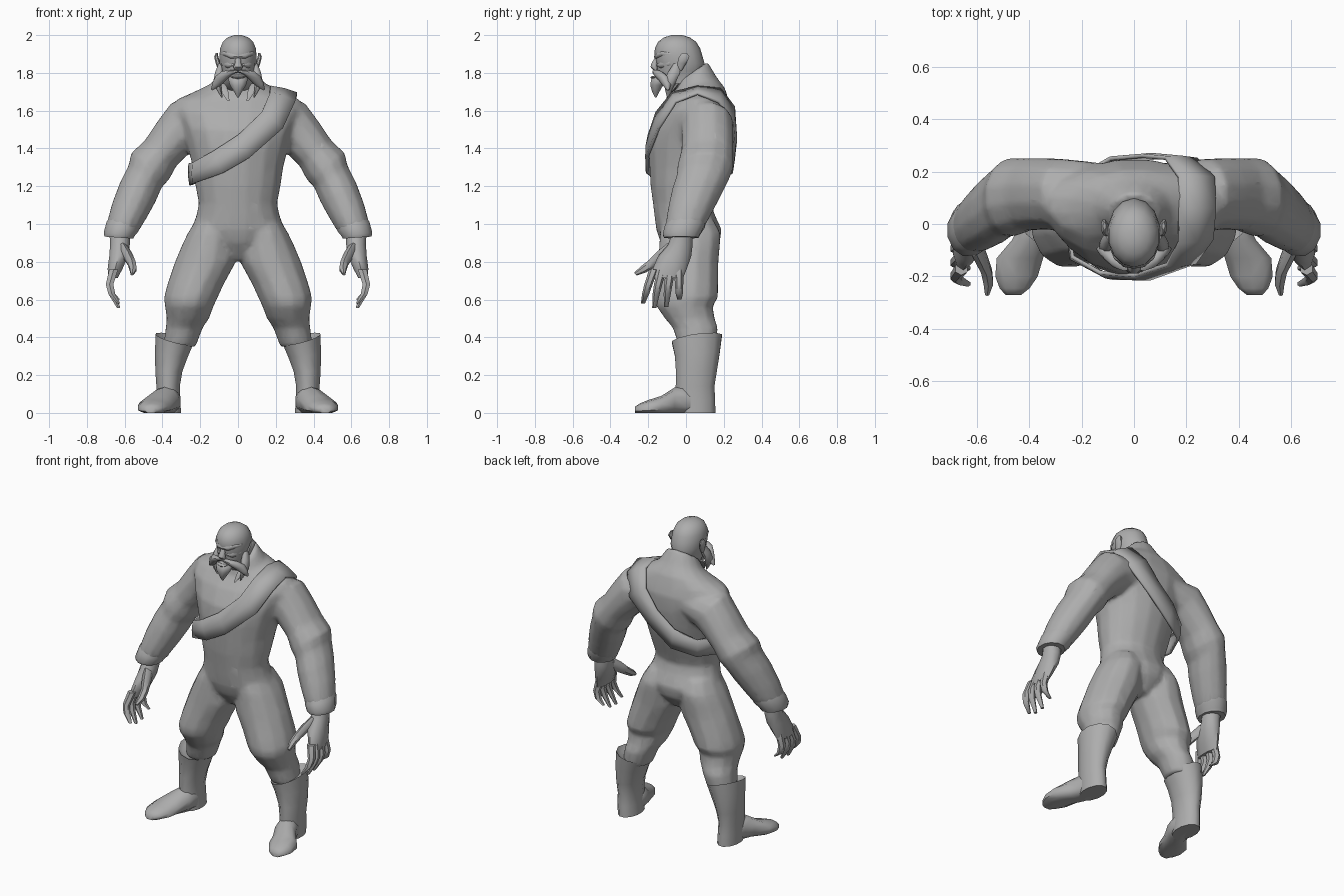
import bpy, bmesh, math
from mathutils import Vector, Euler

grey = bpy.data.materials.new("plain_grey")
grey.diffuse_color = (0.42, 0.42, 0.42, 1)


def smooth(ob, angle=55):
    bpy.ops.object.select_all(action='DESELECT')
    ob.select_set(True)
    bpy.context.view_layer.objects.active = ob
    bpy.ops.object.shade_smooth_by_angle(angle=math.radians(angle))


def finish(name, bm, mirror=False):
    bmesh.ops.recalc_face_normals(bm, faces=bm.faces)
    me = bpy.data.meshes.new(name)
    bm.to_mesh(me)
    bm.free()
    me.materials.append(grey)
    ob = bpy.data.objects.new(name, me)
    bpy.context.collection.objects.link(ob)
    smooth(ob)
    if mirror:
        m = ob.modifiers.new("mirror", 'MIRROR')
        m.use_mirror_merge = False
    return ob


def loft(name, rings, n=10, mirror=False, pitch=0, roll=0):
    """Skin ellipses given as (x, y, z, radius_a, radius_b[, pitch, roll])."""
    bm = bmesh.new()
    loops = []
    for r in rings:
        p, q = (r[5], r[6]) if len(r) > 5 else (pitch, roll)
        rot = Euler((math.radians(p), math.radians(q), 0)).to_matrix()
        loop = []
        for i in range(n):
            a = 2 * math.pi * (i + 0.5) / n
            v = Vector(r[:3]) + rot @ Vector((r[3] * math.cos(a), r[4] * math.sin(a), 0))
            v.z = max(v.z, 0)
            loop.append(bm.verts.new(v))
        loops.append(loop)
    for a, b in zip(loops, loops[1:]):
        for i in range(n):
            j = (i + 1) % n
            bm.faces.new((a[i], a[j], b[j], b[i]))
    bm.faces.new(loops[0])
    bm.faces.new(loops[-1])
    return finish(name, bm, mirror)


def apply_mod(ob, kind, **settings):
    mod = ob.modifiers.new("step", kind)
    for key, value in settings.items():
        setattr(mod, key, value)
    bpy.context.view_layer.objects.active = ob
    bpy.ops.object.modifier_apply(modifier=mod.name)


# Torso with sloping neck
torso = loft("body", [
    (0, .02, .81, .05, .09), (0, .022, .90, .20, .158), (0, .016, .97, .25, .176),
    (0, -.008, 1.05, .222, .162), (0, -.02, 1.11, .21, .157), (0, -.01, 1.2, .228, .18),
    (0, .005, 1.3, .243, .201), (0, .015, 1.4, .268, .217), (0, .03, 1.5, .30, .217),
    (0, .058, 1.6, .345, .19), (0, .075, 1.66, .33, .152), (0, .07, 1.70, .23, .14, 8, 0),
    (0, .05, 1.737, .145, .122, 18, 0), (0, .03, 1.80, .098, .104, 35, 0)], n=16)

# Trouser legs
legs = loft("legs", [
    (.13, .015, 1.03, .09, .13), (.14, .022, .95, .13, .165), (.150, .02, .9, .145, .165),
    (.172, .012, .8, .166, .164), (.225, .006, .68, .153, .168), (.25, .002, .61, .146, .172),
    (.258, -.008, .565, .132, .153), (.265, .02, .50, .115, .135), (.285, .05, .45, .1, .122),
    (.31, .06, .35, .088, .10)], n=12, mirror=True)

# Sleeves, with a fold at the elbow
arms = loft("arms", [
    (.12, .105, 1.56, .11, .13, 0, -60), (.275, .112, 1.53, .14, .14, 0, -55),
    (.345, .115, 1.455, .122, .14, 0, -45), (.41, .113, 1.375, .11, .142, 0, -38),
    (.465, .103, 1.305, .126, .152, 0, -35), (.49, .092, 1.255, .108, .144, 0, -33),
    (.53, .058, 1.17, .11, .137, 0, -28), (.575, .022, 1.07, .102, .122, 0, -22),
    (.612, -.008, .98, .088, .105, 0, -15)], n=12, mirror=True)

# Join legs and sleeves to the torso as one soft skin
for part in (legs, arms):
    apply_mod(torso, 'BOOLEAN', operation='UNION', solver='EXACT', object=part)
    bpy.data.objects.remove(part)
apply_mod(torso, 'REMESH', mode='VOXEL', voxel_size=.014)
apply_mod(torso, 'SMOOTH', factor=.5, iterations=5)
apply_mod(torso, 'DECIMATE', ratio=.25)
smooth(torso, 75)

# Cuffs
loft("cuff", [
    (.60, .002, 1.01, .088, .106, 0, -18), (.612, -.007, .985, .091, .109, 0, -16),
    (.63, -.024, .945, .084, .102, 0, -8), (.631, -.025, .928, .079, .094, 0, -4)],
    n=12, mirror=True)

# Boots
loft("boot_shaft", [
    (.335, .06, .37, .085, .11, 8, -15), (.336, .058, .392, .106, .138, 8, -15),
    (.352, .06, .31, .091, .123, 4, -6), (.366, .055, .22, .074, .112),
    (.37, .048, .14, .064, .106), (.368, .052, .07, .064, .106), (.365, .053, 0, .066, .106)],
    n=12, mirror=True)
loft("boot_foot", [
    (.365, .10, .05, .05, .05), (.37, 0, .06, .068, .09), (.39, -.06, .055, .078, .08),
    (.435, -.13, .035, .093, .055), (.448, -.20, .026, .085, .042),
    (.455, -.245, .02, .06, .03), (.46, -.27, .015, .032, .018)],
    n=10, mirror=True, pitch=90)

# Hands
loft("palm", [
    (.625, -.02, .95, .058, .055), (.625, -.03, .89, .055, .065), (.632, -.06, .83, .052, .088),
    (.65, -.085, .765, .042, .09), (.662, -.10, .715, .027, .085)], n=10, mirror=True)
for k, (base, tip, low) in enumerate([(-.17, -.228, .58), (-.127, -.168, .555),
                                      (-.082, -.105, .56), (-.038, -.035, .60)]):
    mid = (base + tip) / 2
    loft("finger_%d" % (k + 1), [
        (.658, base, .76, .027, .025), (.68, mid, .68, .023, .022),
        (.668, (mid + tip) / 2, .63, .021, .019), (.632, tip, low, .01, .011)],
        n=6, mirror=True)
loft("thumb", [
    (.61, -.07, .87, .03, .04), (.583, -.13, .83, .028, .033), (.562, -.18, .79, .024, .025),
    (.555, -.225, .76, .021, .021), (.56, -.268, .735, .009, .01)],
    n=6, mirror=True, pitch=-50)

# Head and thick neck
loft("head", [
    (0, .03, 1.70, .085, .09), (0, -.015, 1.745, .08, .10), (0, -.035, 1.775, .08, .118),
    (0, -.03, 1.81, .091, .124), (0, -.03, 1.85, .10, .128), (0, -.04, 1.89, .101, .127),
    (0, -.045, 1.93, .097, .12), (0, -.047, 1.965, .082, .10), (0, -.048, 1.988, .056, .068),
    (0, -.048, 2.0, .02, .028)], n=14)
loft("nose", [
    (0, -.15, 1.885, .014, .014), (0, -.166, 1.85, .018, .018),
    (0, -.17, 1.832, .026, .02), (0, -.158, 1.812, .02, .014)], n=8)
loft("brow", [
    (0, -.158, 1.885, .012, .012), (.04, -.15, 1.89, .015, .014),
    (.075, -.12, 1.903, .012, .014), (.092, -.085, 1.90, .006, .008)],
    n=6, mirror=True, roll=90)
loft("cheek", [
    (.025, -.145, 1.84, .01, .012), (.055, -.125, 1.842, .018, .018),
    (.088, -.08, 1.85, .012, .014)], n=6, mirror=True, roll=90)
loft("ear", [
    (.097, -.035, 1.81, .008, .012), (.105, -.022, 1.85, .014, .026),
    (.115, -.01, 1.885, .012, .03), (.112, -.008, 1.905, .006, .014)], n=8, mirror=True)

# Moustache, whiskers and beard
loft("moustache", [
    (0, -.16, 1.81, .009, .016), (.035, -.16, 1.806, .016, .02), (.07, -.14, 1.79, .027, .028),
    (.10, -.112, 1.762, .03, .03), (.122, -.10, 1.735, .02, .022),
    (.14, -.095, 1.71, .005, .006)], n=8, mirror=True, roll=-45)
loft("whisker", [
    (.09, -.045, 1.85, .014, .022), (.1, -.065, 1.80, .024, .035),
    (.11, -.085, 1.75, .024, .034), (.10, -.092, 1.71, .014, .02),
    (.085, -.095, 1.67, .004, .006)], n=8, mirror=True)
loft("beard", [
    (0, -.12, 1.79, .045, .04), (0, -.14, 1.765, .056, .048), (0, -.155, 1.735, .046, .037),
    (0, -.16, 1.70, .023, .021), (0, -.16, 1.67, .004, .004)], n=8)
loft("lower_lip", [(0, -.175, 1.775, .009, .014), (.025, -.165, 1.777, .008, .014),
                   (.04, -.145, 1.78, .004, .008)], n=6, mirror=True, roll=90)

# Collar points below the neck
loft("collar_point", [
    (.085, -.045, 1.745, .022, .012), (.07, -.08, 1.70, .022, .01),
    (.05, -.105, 1.65, .006, .006)], n=6, mirror=True)

# Shoulder sash: a looped band given by its upper and lower edges
edges = [
    ((.17, .06, 1.725), (.31, .06, 1.69)), ((.17, -.07, 1.695), (.30, -.055, 1.645)),
    ((.125, -.155, 1.59), (.235, -.145, 1.505)), ((0, -.195, 1.47), (.06, -.208, 1.35)),
    ((-.13, -.185, 1.385), (-.08, -.205, 1.27)), ((-.235, -.125, 1.325), (-.235, -.13, 1.215)),
    ((-.255, .04, 1.32), (-.25, .04, 1.205)), ((-.21, .18, 1.335), (-.20, .175, 1.225)),
    ((-.09, .25, 1.40), (-.06, .24, 1.27)), ((.03, .26, 1.50), (.10, .255, 1.40)),
    ((.12, .252, 1.62), (.24, .245, 1.53)), ((.17, .18, 1.715), (.305, .175, 1.645))]
bm = bmesh.new()
rows = []
for up, low in edges:
    u, w = Vector(up), Vector(low)
    out = ((u + w) / 2 - Vector((0, .03, 1.45))).normalized() * .006
    rows.append([bm.verts.new(p) for p in (u, (u + w) / 2 + out, w)])
for a, b in zip(rows, rows[1:] + rows[:1]):
    for i in range(2):
        bm.faces.new((a[i], a[i + 1], b[i + 1], b[i]))
sash = finish("sash", bm)
solid = sash.modifiers.new("thickness", 'SOLIDIFY')
solid.thickness, solid.offset = .016, 0
